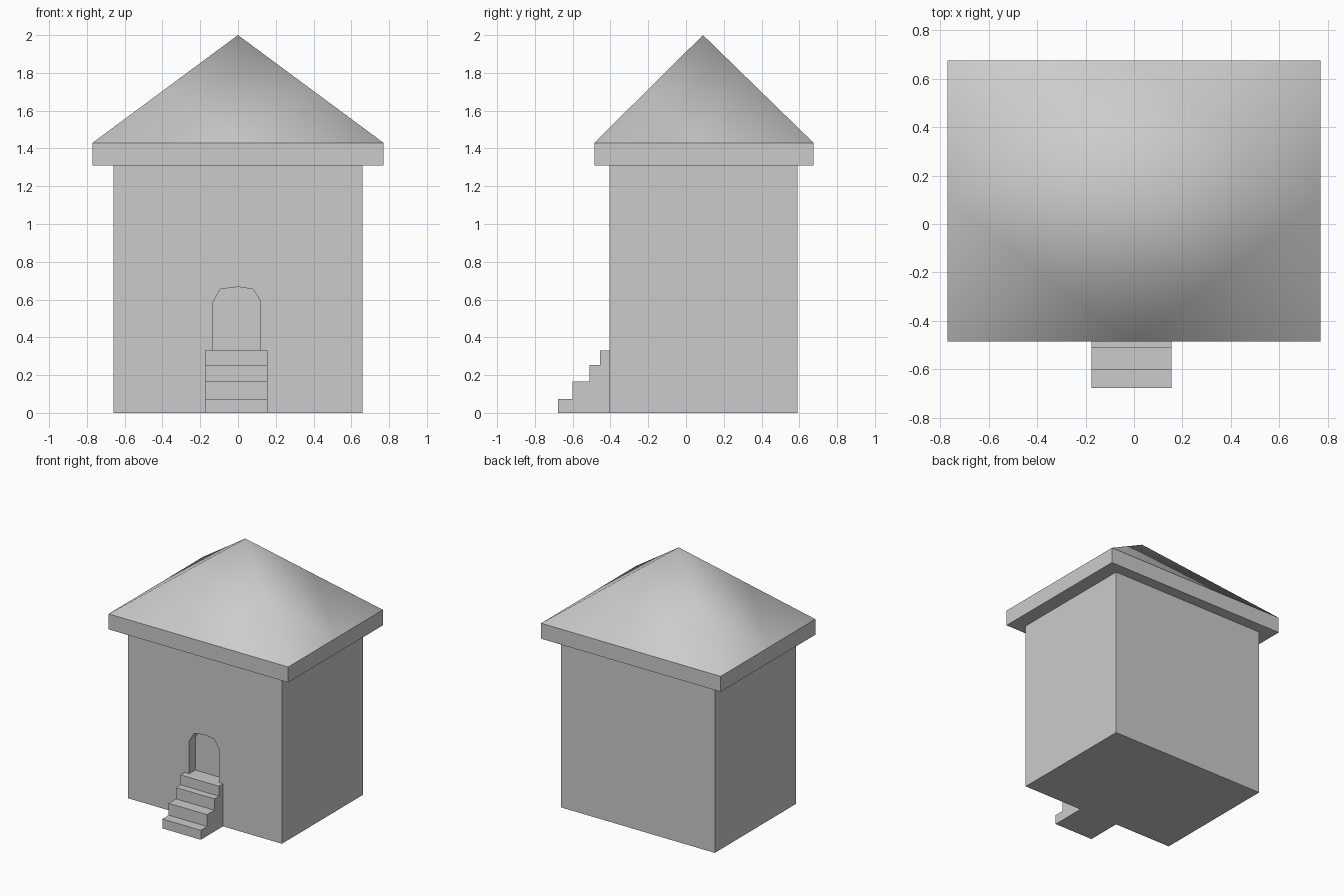
import bpy, bmesh

if "Cube" in bpy.data.objects:
    bpy.data.objects.remove(bpy.data.objects["Cube"])


def new_object(name, bm):
    bmesh.ops.recalc_face_normals(bm, faces=bm.faces)
    mesh = bpy.data.meshes.new(name)
    bm.to_mesh(mesh)
    bm.free()
    obj = bpy.data.objects.new(name, mesh)
    bpy.context.collection.objects.link(obj)
    return obj


def prism(name, points, offset):
    """Closed solid from a planar outline pushed along an offset."""
    bm = bmesh.new()
    face = bm.faces.new([bm.verts.new(p) for p in points])
    ext = bmesh.ops.extrude_face_region(bm, geom=[face], use_keep_orig=True)
    moved = [g for g in ext["geom"] if isinstance(g, bmesh.types.BMVert)]
    bmesh.ops.translate(bm, verts=moved, vec=offset)
    return new_object(name, bm)


def rect(x, y0, y1, z):
    return [(-x, y0, z), (x, y0, z), (x, y1, z), (-x, y1, z)]


# Walls and overhanging eave slab
walls = prism("walls", rect(0.66, -0.405, 0.59, 0), (0, 0, 1.31))
prism("eave_slab", rect(0.77, -0.485, 0.675, 1.31), (0, 0, 0.12))

# Arched door recess cut into the front wall
arch = [(-0.135, 0.33), (0.12, 0.33), (0.12, 0.59), (0.08, 0.655),
        (0, 0.667), (-0.093, 0.655), (-0.135, 0.583)]
cutter = prism("door_cutter", [(x, -0.5, z) for x, z in arch], (0, 0.17, 0))
cutter.hide_render = True
cutter.hide_set(True)
cut = walls.modifiers.new("door_recess", "BOOLEAN")
cut.operation = "DIFFERENCE"
cut.solver = "EXACT"
cut.object = cutter
bpy.context.view_layer.objects.active = walls
bpy.ops.object.modifier_apply(modifier=cut.name)
bpy.data.objects.remove(cutter)

# Front steps, extruded from a side profile
profile = [(-0.405, 0), (-0.677, 0)]
for front, back, top in [(-0.677, -0.6, 0.073), (-0.6, -0.51, 0.165),
                         (-0.51, -0.455, 0.253), (-0.455, -0.405, 0.33)]:
    profile += [(front, top), (back, top)]
    if back != -0.405:
        continue
# drop duplicate corners while keeping order
profile = list(dict.fromkeys(profile))
prism("front_steps", [(-0.175, y, z) for y, z in profile], (0.33, 0, 0))

# Smooth shaded pyramid roof, subdivided once
bm = bmesh.new()
base = [bm.verts.new(p) for p in rect(0.77, -0.485, 0.675, 1.43)]
apex = bm.verts.new((0, 0.09, 2.0))
for i in range(4):
    bm.faces.new((base[i], base[(i + 1) % 4], apex))
bmesh.ops.subdivide_edges(bm, edges=bm.edges[:], cuts=1, use_grid_fill=True)
for f in bm.faces:
    f.smooth = True
new_object("roof", bm)
